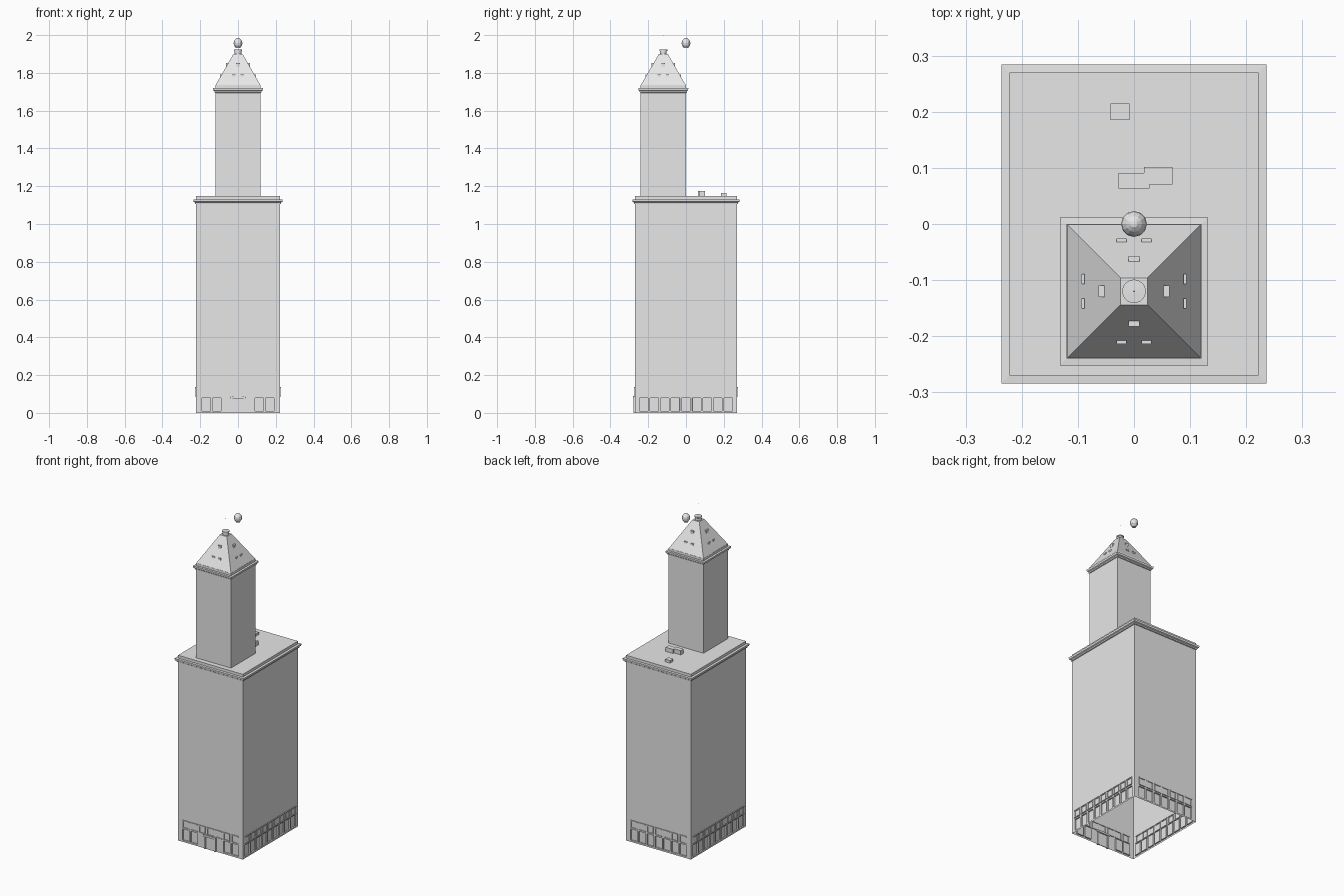
import bpy, bmesh, math
from mathutils import Matrix, Vector

cube = bpy.data.objects.get("Cube")
if cube:
    bpy.data.objects.remove(cube, do_unlink=True)

stone = bpy.data.materials.new("pale_stone")
stone.use_nodes = True
stone.diffuse_color = (0.8, 0.8, 0.8, 1)
stone.node_tree.nodes["Principled BSDF"].inputs["Base Color"].default_value = (0.8, 0.8, 0.8, 1)

HX, HY = 0.222, 0.27      # half size of the main block
TY = -0.12                # tower centre in y
STEP = 0.056              # window spacing


def finish(bm, name):
    bmesh.ops.recalc_face_normals(bm, faces=bm.faces[:])
    mesh = bpy.data.meshes.new(name)
    bm.to_mesh(mesh)
    bm.free()
    mesh.materials.append(stone)
    obj = bpy.data.objects.new(name, mesh)
    bpy.context.collection.objects.link(obj)
    return obj


def add_box(bm, centre, size, turn=Matrix()):
    m = turn @ Matrix.Translation(centre) @ Matrix.Diagonal((*size, 1))
    bmesh.ops.create_cube(bm, size=1, matrix=m)


def loft(name, sections, cy=0.0, bottom=True):
    """Stack rectangles given as (half x, half y, z)."""
    bm = bmesh.new()
    rings = [[bm.verts.new((sx * hx, cy + sy * hy, z))
              for sx, sy in ((-1, -1), (1, -1), (1, 1), (-1, 1))]
             for hx, hy, z in sections]
    for a, b in zip(rings, rings[1:]):
        for i in range(4):
            j = (i + 1) % 4
            bm.faces.new((a[i], a[j], b[j], b[i]))
    bm.faces.new(rings[-1])
    if bottom:
        bm.faces.new(rings[0][::-1])
    return finish(bm, name)


def lathe(name, profile, cy, sides):
    bm = bmesh.new()
    verts = [bm.verts.new((r, 0, z)) for r, z in profile]
    edges = [bm.edges.new(p) for p in zip(verts, verts[1:])]
    bmesh.ops.spin(bm, geom=verts + edges, axis=(0, 0, 1), cent=(0, 0, 0),
                   steps=sides, angle=math.tau)
    bmesh.ops.remove_doubles(bm, verts=bm.verts[:], dist=0.0001)
    bmesh.ops.translate(bm, verts=bm.verts[:], vec=(0, cy, 0))
    return finish(bm, name)


def cornice(hx, hy, z, out):
    """Moulded ledge sections, from wall to lip and back."""
    steps = ((0, -0.02), (0.35, -0.018), (0.45, -0.011), (0.9, -0.007), (1, 0), (1, 0.005), (0, 0.006))
    return [(hx + out * k, hy + out * k, z + dz) for k, dz in steps]


# Main block: open underneath, with recessed street windows and doorway
side_spots = [i * STEP for i in range(-4, 5)]
back_spots = [i * STEP for i in range(-3, 4)]
front_spots = [s for s in back_spots if abs(s) > 0.1]
bm = bmesh.new()
add_box(bm, (0, 0, 0.56), (2 * HX, 2 * HY, 1.12))
bmesh.ops.delete(bm, geom=[f for f in bm.faces if f.calc_center_median().z < 0.01],
                 context='FACES')


def cut(axis, value):
    co, no = Vector((0, 0, 0)), Vector((0, 0, 0))
    co[axis], no[axis] = value, 1
    bmesh.ops.bisect_plane(bm, geom=bm.verts[:] + bm.edges[:] + bm.faces[:],
                           plane_co=co, plane_no=no, dist=0.00001)


HALF = 0.023
for z in (0.01, 0.08):
    cut(2, z)
for axis, spots in ((0, back_spots), (1, side_spots)):
    for s in spots:
        cut(axis, s - HALF)
        cut(axis, s + HALF)


def is_window(f):
    c, n = f.calc_center_median(), f.normal
    if not 0.01 < c.z < 0.08 or abs(n.z) > 0.5:
        return False
    if abs(n.x) > 0.5:
        pos, spots = c.y, side_spots
    else:
        pos, spots = c.x, front_spots if n.y < 0 else back_spots
    return any(abs(pos - s) < 0.004 for s in spots)


bm.normal_update()
panes = [f for f in bm.faces if is_window(f)]
bmesh.ops.inset_individual(bm, faces=panes, thickness=0.0005, depth=-0.008)
finish(bm, "main_block")

# Upper window surrounds: lintel, sill and jambs on all four sides
bm = bmesh.new()
for angle, wall, spots in ((0, HY, back_spots), (90, HX, side_spots),
                           (180, HY, back_spots), (270, HX, side_spots)):
    turn = Matrix.Rotation(math.radians(angle), 4, 'Z')
    for s in spots:
        add_box(bm, (s, -wall, 0.133), (0.046, 0.010, 0.006), turn)
        add_box(bm, (s, -wall, 0.090), (0.046, 0.010, 0.005), turn)
        for side in (-1, 1):
            add_box(bm, (s + side * 0.019, -wall, 0.111), (0.005, 0.006, 0.04), turn)
finish(bm, "upper_window_surrounds")

# Entrance with jambs, recessed-looking door plate and canopy
bm = bmesh.new()
add_box(bm, (0, -HY, 0.0385), (0.06, 0.004, 0.077), Matrix())
for side in (-1, 1):
    add_box(bm, (side * 0.035, -HY, 0.0385), (0.010, 0.014, 0.077))
add_box(bm, (0, -HY, 0.083), (0.086, 0.020, 0.012))
finish(bm, "entrance")

# Cornice, parapet and flat roof
loft("main_cornice", cornice(HX, HY, 1.125, 0.014) + [(HX, HY, 1.148)], bottom=False)

# Roof housings
bm = bmesh.new()
add_box(bm, (-0.025, 0.2, 1.155), (0.034, 0.03, 0.018))
add_box(bm, (0.0, 0.077, 1.16), (0.055, 0.028, 0.028))
add_box(bm, (0.043, 0.086, 1.16), (0.051, 0.031, 0.028))
finish(bm, "roof_housings")

# Tower shaft, cornice and pyramid roof
T = 0.12
loft("tower_shaft", [(T, T, 1.147), (T, T, 1.71)], TY)
loft("tower_cornice", cornice(T, T, 1.714, 0.012) + [(T, T, 1.735)], TY)
loft("pyramid_roof", [(T, T, 1.733), (0.024, 0.024, 1.90)], TY)

# Dormers on each roof slope
bm = bmesh.new()
for k in range(4):
    turn = Matrix.Translation((0, TY, 0)) @ Matrix.Rotation(k * math.pi / 2, 4, 'Z')
    add_box(bm, (0, -0.058, 1.843), (0.02, 0.010, 0.018), turn)
    for side in (-1, 1):
        add_box(bm, (side * 0.022, -0.091, 1.787), (0.018, 0.006, 0.010), turn)
finish(bm, "dormers")

# Lantern drum, tiny finial tip and globe
lathe("lantern_drum", [(0, 1.897), (0.018, 1.897), (0.018, 1.915), (0.021, 1.917),
                       (0.021, 1.923), (0, 1.924)], TY, 24)
lathe("finial_tip", [(0, 1.994), (0.0015, 1.996), (0, 2.0)], TY, 8)
lathe("globe", [(0, 1.931), (0.012, 1.931), (0.014, 1.937), (0.021, 1.945), (0.023, 1.957),
                (0.021, 1.968), (0.014, 1.978), (0.006, 1.984), (0, 1.985)], 0, 12)
